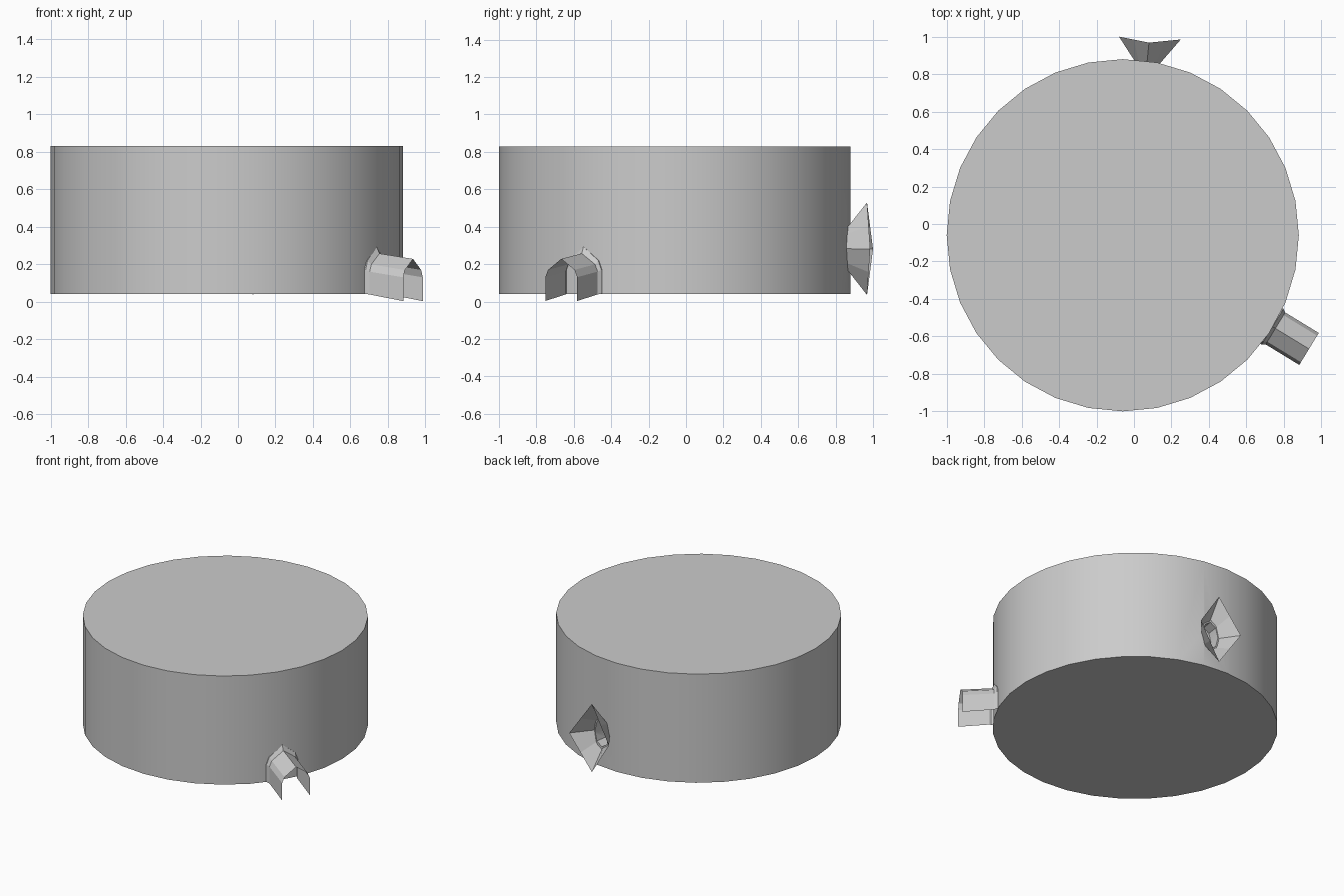
import bpy, bmesh
from math import radians, sin, cos, pi
from mathutils import Vector

if "Cube" in bpy.data.objects:
    bpy.data.objects.remove(bpy.data.objects["Cube"])

CX, CY, R = -0.06, -0.06, 0.94


def loft(name, rings, closed, smooth=None):
    """Bridge successive equal-length point rings into an open sheet."""
    bm = bmesh.new()
    rows = [[bm.verts.new(p) for p in ring] for ring in rings]
    for a, b in zip(rows, rows[1:]):
        n = len(a)
        for i in range(n if closed else n - 1):
            j = (i + 1) % n
            bm.faces.new((a[i], a[j], b[j], b[i]))
    bmesh.ops.recalc_face_normals(bm, faces=bm.faces[:])
    me = bpy.data.meshes.new(name)
    bm.to_mesh(me)
    bm.free()
    ob = bpy.data.objects.new(name, me)
    bpy.context.collection.objects.link(ob)
    return ob


def polar(angle, r, side, z):
    """Point at radius r from the drum axis, shifted sideways."""
    c, s = cos(angle), sin(angle)
    return Vector((CX + r * c - side * s, CY + r * s + side * c, z))


# Main drum
bpy.ops.mesh.primitive_cylinder_add(vertices=32, radius=R, depth=0.79,
                                    location=(CX, CY, 0.435),
                                    rotation=(0, 0, pi / 2))
drum = bpy.context.object
drum.name = "drum"

# Recess behind the window funnel
wa = radians(82)
bpy.ops.mesh.primitive_cylinder_add(vertices=8, radius=1, depth=0.2,
                                    location=polar(wa, 0.95, 0, 0.283),
                                    rotation=(pi / 2, 0, wa - pi / 2))
cutter = bpy.context.object
cutter.name = "window_cutter"
cutter.scale = (0.06, 0.1, 1)
cut = drum.modifiers.new("window", "BOOLEAN")
cut.operation = "DIFFERENCE"
cut.solver = "EXACT"
cut.object = cutter
bpy.context.view_layer.objects.active = drum
bpy.ops.object.modifier_apply(modifier=cut.name)
bpy.data.objects.remove(cutter)
bpy.ops.object.select_all(action="DESELECT")
drum.select_set(True)
bpy.ops.object.shade_smooth_by_angle(angle=radians(30))

# Diamond-rimmed window funnel on the back
inner = [polar(wa, 0.925, 0.062 * cos(k * pi / 4), 0.283 + 0.105 * sin(k * pi / 4))
         for k in range(8)]
tips = [Vector(p) for p in ((-0.08, 1.0, 0.28), (0.08, 0.968, 0.53),
                            (0.25, 0.985, 0.28), (0.08, 0.968, 0.035))]
rim = []
for k in range(4):
    rim += [tips[k], (tips[k] + tips[(k + 1) % 4]) / 2]
loft("window_funnel", [inner, rim], True)

# Arched doorway tunnel with a flared collar, open underneath
da = radians(-31.4)


def arch(r, half, bottom, shoulder, apex):
    mid = shoulder + 0.4 * (apex - shoulder)
    pts = [(-half, bottom), (-half, shoulder), (-half * 0.83, mid), (0, apex),
           (half * 0.83, mid), (half, shoulder), (half, bottom)]
    return [polar(da, r, s, z) for s, z in pts]


loft("doorway_tunnel", [
    arch(0.90, 0.112, 0.042, 0.17, 0.296),
    arch(0.937, 0.112, 0.042, 0.17, 0.293),
    arch(0.955, 0.10, 0.038, 0.16, 0.257),
    arch(1.165, 0.10, 0.003, 0.13, 0.228)], False)
